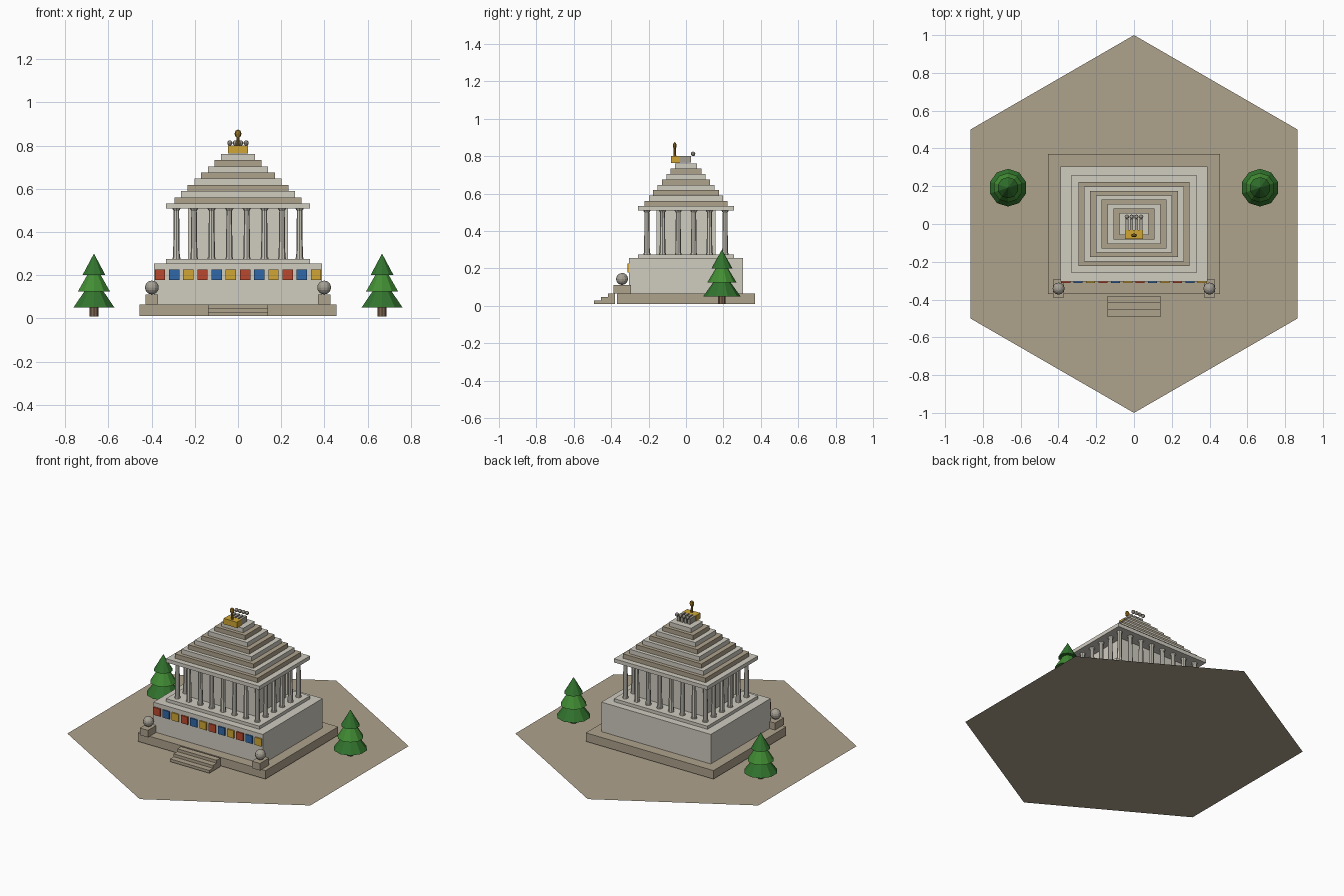
import bpy, bmesh, math
from mathutils import Matrix, Vector

cube = bpy.data.objects.get("Cube")
if cube:
    bpy.data.objects.remove(cube, do_unlink=True)


def material(name, r, g, b):
    rgb = [(c / 255 / 12.92) if c < 11 else ((c / 255 + 0.055) / 1.055) ** 2.4 for c in (r, g, b)]
    m = bpy.data.materials.new(name)
    m.use_nodes = True
    m.diffuse_color = (*rgb, 1)
    m.node_tree.nodes["Principled BSDF"].inputs["Base Color"].default_value = (*rgb, 1)
    return m


TAN = material("tan stone", 174, 162, 140)
CREAM = material("cream marble", 208, 204, 192)
GREY = material("grey stone", 166, 160, 148)
GOLD = material("gold", 208, 166, 52)
BRONZE = material("dark gold", 150, 112, 30)
RED = material("red paint", 186, 72, 46)
BLUE = material("blue paint", 48, 104, 168)
DARK_GREEN = material("dark green", 50, 116, 46)
LEAF = material("leaf green", 66, 142, 52)
BARK = material("bark", 128, 104, 82)


def finish(name, bm, mat, smooth=False):
    me = bpy.data.meshes.new(name)
    bmesh.ops.recalc_face_normals(bm, faces=bm.faces)
    bm.to_mesh(me)
    bm.free()
    me.materials.append(mat)
    ob = bpy.data.objects.new(name, me)
    bpy.context.collection.objects.link(ob)
    return ob


def add_box(bm, x0, x1, y0, y1, z0, z1):
    centre = Vector((x0 + x1, y0 + y1, z0 + z1)) / 2
    bmesh.ops.create_cube(bm, size=1, matrix=Matrix.Translation(centre)
                          @ Matrix.Diagonal((x1 - x0, y1 - y0, z1 - z0, 1)))


def box(name, mat, *bounds):
    bm = bmesh.new()
    add_box(bm, *bounds)
    return finish(name, bm, mat)


def slab(name, mat, hx, hy, z0, z1):
    return box(name, mat, -hx, hx, -hy, hy, z0, z1)


def add_cone(bm, x, y, z0, z1, r0, r1, sides):
    bmesh.ops.create_cone(bm, cap_ends=True, segments=sides, radius1=r0, radius2=r1,
                          depth=z1 - z0, matrix=Matrix.Translation((x, y, (z0 + z1) / 2)))


def cone(name, mat, *shape):
    bm = bmesh.new()
    add_cone(bm, *shape)
    return finish(name, bm, mat)


def ball(name, mat, loc, r, u=12, v=8):
    bm = bmesh.new()
    bmesh.ops.create_uvsphere(bm, u_segments=u, v_segments=v, radius=r,
                              matrix=Matrix.Translation(loc))
    return finish(name, bm, mat)


# Hexagonal ground sheet
bm = bmesh.new()
bm.faces.new([bm.verts.new((math.sin(a), math.cos(a), 0))
              for a in (-i * math.pi / 3 for i in range(6))])
finish("ground", bm, TAN)

# Base, podium and column floor
slab("base", TAN, 0.455, 0.37, 0.01, 0.065)
slab("podium", CREAM, 0.39, 0.304, 0.065, 0.255)
slab("column_floor", CREAM, 0.333, 0.257, 0.255, 0.275)

# Front stairs
for i in range(3):
    box(f"stair_{i + 1}", TAN, -0.14, 0.14, -0.492 + 0.037 * i, -0.38,
        0.01, 0.028 + 0.0185 * i)

# Painted frieze panels across the podium front
for i in range(12):
    x = (i - 5.5) * 0.0657
    box(f"frieze_panel_{i + 1}", (RED, BLUE, GOLD)[i % 3],
        x - 0.024, x + 0.024, -0.3125, -0.303, 0.178, 0.227)

# Inner chamber and surrounding colonnade
slab("chamber", CREAM, 0.232, 0.158, 0.275, 0.508)
NX, NY, CX, CY = 8, 6, 0.285, 0.209
for i in range(NX):
    for j in range(NY):
        if i in (0, NX - 1) or j in (0, NY - 1):
            x, y = CX * (2 * i / (NX - 1) - 1), CY * (2 * j / (NY - 1) - 1)
            bm = bmesh.new()
            add_cone(bm, x, y, 0.275, 0.283, 0.018, 0.018, 8)
            add_cone(bm, x, y, 0.283, 0.498, 0.0155, 0.0125, 8)
            add_cone(bm, x, y, 0.498, 0.508, 0.0125, 0.019, 8)
            finish(f"column_{i + 1}_{j + 1}", bm, CREAM)

# Roof: eaves slab and stepped pyramid
slab("eaves", CREAM, 0.333, 0.257, 0.508, 0.532)
RISE = 0.0287
for i in range(8):
    z = 0.532 + i * RISE
    slab(f"roof_step_{i + 1}", CREAM if i % 2 else TAN,
         0.295 - 0.031 * i, 0.222 - 0.0233 * i, z, z + RISE)

# Chariot with driver and four horses on the summit
box("chariot", GOLD, -0.047, 0.047, -0.079, -0.033, 0.763, 0.8)
cone("driver_body", BRONZE, 0, -0.06, 0.8, 0.84, 0.008, 0.006, 8)
driver = ball("driver_head", BRONZE, (0, 0, 0), 0.02, 8, 4)
driver.location = (0, -0.06, 0.855)
driver.scale = (0.8, 0.5, 1)
for i in range(4):
    x = (i - 1.5) * 0.025
    box(f"horse_body_{i + 1}", GREY, x - 0.008, x + 0.008, -0.033, 0.026, 0.765, 0.8)
    ball(f"horse_head_{i + 1}", GREY, (x, 0.038, 0.812), 0.012, 8, 6)

# Guardian plinths, orbs and trees on both sides
for side, s in (("left", 1), ("right", -1)):
    x = 0.399 * s
    box(f"plinth_{side}", TAN, x - 0.029, x + 0.029, -0.388, -0.294, 0.065, 0.11)
    ball(f"orb_{side}", GREY, (x, -0.342, 0.143), 0.032)
    tx, ty = 0.667 * s, 0.192
    cone(f"trunk_{side}", BARK, tx, ty, 0.008, 0.06, 0.02, 0.02, 8)
    tiers = ((0.05, 0.19, 0.1), (0.125, 0.255, 0.078), (0.2, 0.3, 0.056))
    for k, (z0, z1, r) in enumerate(tiers):
        cone(f"foliage_{side}_{k + 1}", LEAF if k == 1 else DARK_GREEN,
             tx, ty, z0, z1, r, 0, 10)
